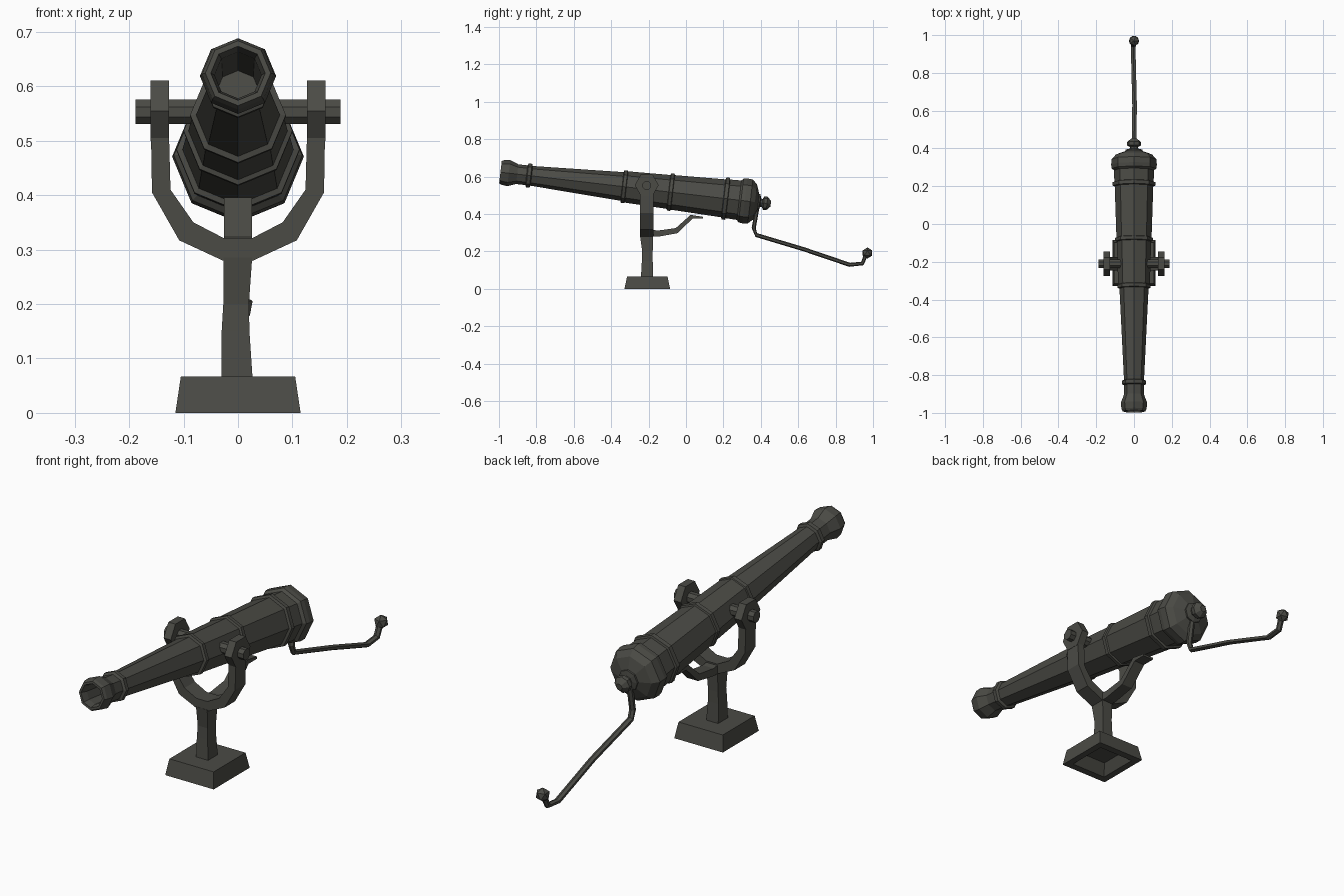
import bpy, bmesh, math
from mathutils import Vector, Matrix

if "Cube" in bpy.data.objects:
    bpy.data.objects.remove(bpy.data.objects["Cube"])

iron = bpy.data.materials.new("dark iron")
iron.diffuse_color = (0.07, 0.07, 0.06, 1)
iron.use_nodes = True
iron.node_tree.nodes["Principled BSDF"].inputs["Base Color"].default_value = iron.diffuse_color


def finish(name, bm):
    bmesh.ops.recalc_face_normals(bm, faces=bm.faces)
    me = bpy.data.meshes.new(name)
    bm.to_mesh(me)
    bm.free()
    me.materials.append(iron)
    ob = bpy.data.objects.new(name, me)
    bpy.context.collection.objects.link(ob)
    return ob


def loft(bm, rings):
    """Skin a list of equal-length point loops, capping both ends."""
    vs = [[bm.verts.new(p) for p in r] for r in rings]
    n = len(vs[0])
    for a, b in zip(vs, vs[1:]):
        for i in range(n):
            j = (i + 1) % n
            bm.faces.new((a[i], a[j], b[j], b[i]))
    bm.faces.new(vs[0])
    bm.faces.new(vs[-1])


def lathe(name, profile, origin, direction, sides=8, turn=0.0):
    """Revolve (distance, radius) pairs about an axis."""
    d = Vector(direction).normalized()
    u = Vector((0, 0, 1)) if abs(d.z) < 0.9 else Vector((0, 1, 0))
    u = (u - d * u.dot(d)).normalized()
    w = d.cross(u)
    bm = bmesh.new()
    loft(bm, [[Vector(origin) + d * s + (u * math.cos(a) + w * math.sin(a)) * r
               for a in (turn + 2 * math.pi * i / sides for i in range(sides))]
              for s, r in profile])
    return finish(name, bm)


def box_rings(name, rings):
    """Rectangular loft: (z, x0, x1, y0, y1) per level."""
    bm = bmesh.new()
    loft(bm, [[(a, c, z), (b, c, z), (b, d, z), (a, d, z)] for z, a, b, c, d in rings])
    return finish(name, bm)


# Barrel: bore, flared muzzle, banded tube and rounded breech with button
AXIS = (0, 0.9932, -0.1165)
MUZZLE = (0, -0.992, 0.624)
lathe("barrel", [
    (0.30, 0.040), (0.03, 0.043), (0.0, 0.050), (0.0, 0.060), (0.012, 0.066), (0.045, 0.070),
    (0.09, 0.053), (0.14, 0.053), (0.145, 0.064), (0.163, 0.064), (0.168, 0.053),
    (0.655, 0.077), (0.658, 0.088), (0.675, 0.088), (0.678, 0.084),
    (0.905, 0.091), (0.908, 0.100), (0.925, 0.100), (0.928, 0.093),
    (1.20, 0.102), (1.203, 0.113), (1.222, 0.113), (1.225, 0.104), (1.285, 0.106),
    (1.295, 0.118), (1.315, 0.121), (1.345, 0.118), (1.37, 0.095), (1.388, 0.045),
    (1.395, 0.045), (1.40, 0.022), (1.41, 0.022), (1.417, 0.036), (1.435, 0.036),
    (1.455, 0.015)], MUZZLE, AXIS)

# Trunnion pin and the hexagonal eyes that carry it
lathe("trunnion", [(-0.188, 0.0245), (0.188, 0.0245)], (0, -0.21, 0.553), (1, 0, 0),
      turn=math.pi / 8)
for side, label in ((-1, "left"), (1, "right")):
    lathe(label + "_yoke_eye", [(0.127, 0.064), (0.161, 0.064)], (0, -0.21, 0.555),
          (side, 0, 0), sides=6, turn=math.pi / 6)

# Yoke: one U-shaped outline, extruded front to back
outer = [(0.160, 0.52), (0.158, 0.405), (0.108, 0.317), (0.026, 0.279)]
inner = [(0.026, 0.321), (0.082, 0.350), (0.124, 0.410), (0.127, 0.52)]
strip = list(zip(outer, inner[::-1]))
strip += [((-a[0], a[1]), (-b[0], b[1])) for a, b in reversed(strip)]
bm = bmesh.new()
loft(bm, [[(a[0], -0.245, a[1]), (b[0], -0.245, b[1]),
           (b[0], -0.175, b[1]), (a[0], -0.175, a[1])] for a, b in strip])
finish("yoke", bm)

# Post, slightly uneven like hand-forged metal
box_rings("post", [(0.06, -0.030, 0.027, -0.241, -0.175), (0.15, -0.030, 0.021, -0.236, -0.178),
                   (0.20, -0.027, 0.020, -0.234, -0.178), (0.285, -0.027, 0.026, -0.246, -0.175)])

# Tapered base, hollow underneath
box_rings("base", [(0.045, -0.06, 0.06, -0.265, -0.145), (0.0, -0.085, 0.085, -0.297, -0.117),
                   (0.0, -0.115, 0.115, -0.329, -0.085), (0.067, -0.105, 0.105, -0.315, -0.099)])

# Curved rest reaching back from the yoke under the barrel
top = [(-0.20, 0.318), (-0.15, 0.312), (-0.055, 0.325), (0.025, 0.396), (0.092, 0.385)]
low = [(-0.20, 0.280), (-0.15, 0.279), (-0.045, 0.298), (0.035, 0.376), (0.092, 0.376)]
bm = bmesh.new()
loft(bm, [[(-0.026, *t), (0.026, *t), (0.026, *b), (-0.026, *b)] for t, b in zip(top, low)])
finish("barrel_rest", bm)

# Aiming handle: bent bar with a knob
path = [Vector(p) for p in ((0, 0.385, 0.455), (0, 0.362, 0.325), (0, 0.376, 0.288),
                            (0.003, 0.63, 0.212), (-0.003, 0.875, 0.129),
                            (-0.003, 0.943, 0.136), (0, 0.965, 0.19))]
rings = []
for i, p in enumerate(path):
    d = (path[min(i + 1, len(path) - 1)] - path[max(i - 1, 0)]).normalized()
    x = Vector((1, 0, 0))
    n = x.cross(d).normalized()
    rings.append([p + (x * math.cos(a) * 0.014 + n * math.sin(a) * 0.011)
                  for a in (math.pi / 6 + math.pi / 3 * k for k in range(6))])
bm = bmesh.new()
loft(bm, rings)
finish("aiming_handle", bm)

bm = bmesh.new()
bmesh.ops.create_icosphere(bm, subdivisions=1, radius=0.030,
                           matrix=Matrix.Translation((0, 0.97, 0.192)))
finish("handle_knob", bm)
